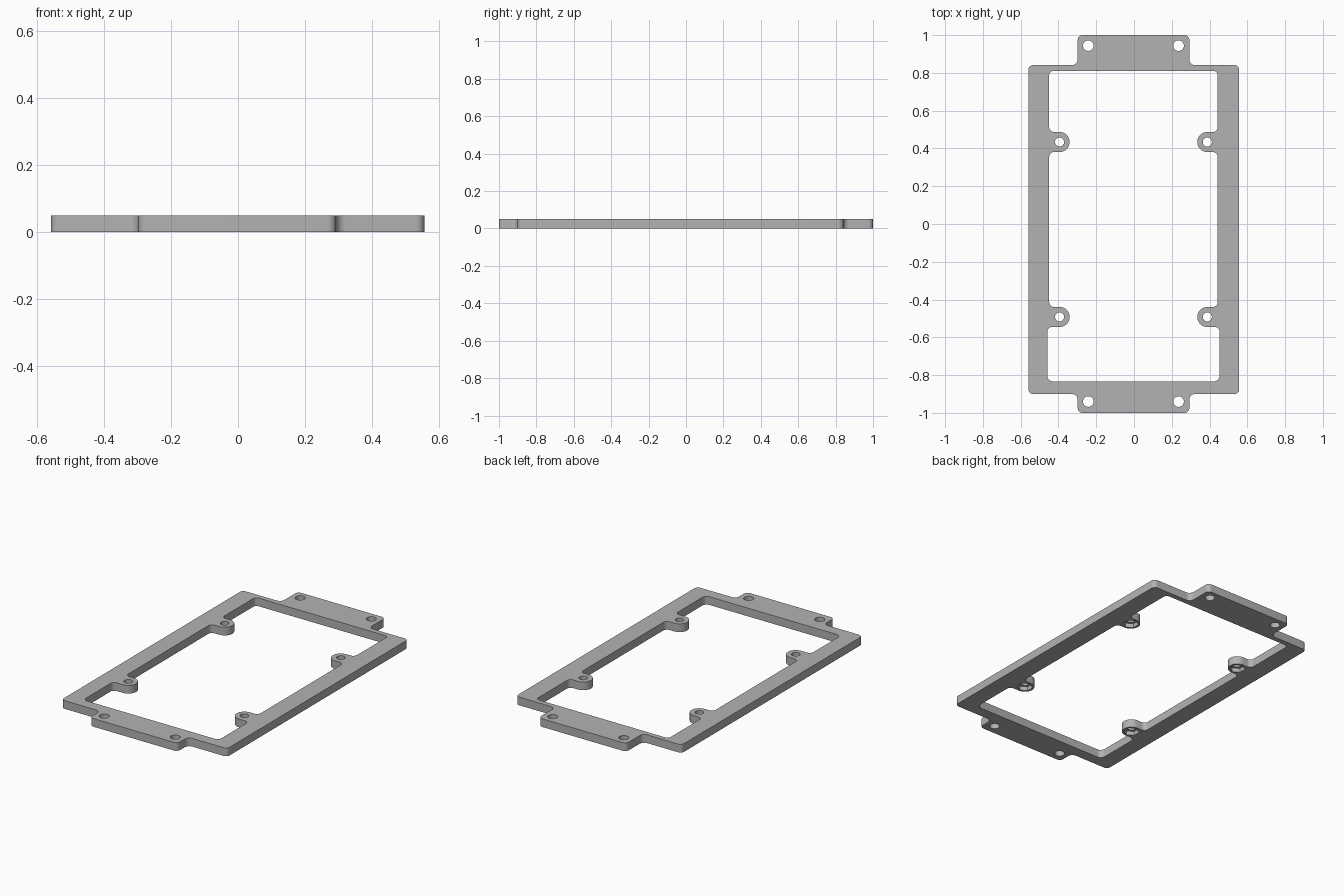
import bpy
import bmesh
from math import sin, cos, tan, pi, radians
from mathutils import Vector

cube = bpy.data.objects.get("Cube")
if cube:
    bpy.data.objects.remove(cube, do_unlink=True)

HEIGHT = 0.05
POCKET = 0.025


def rounded(corners, steps=8):
    """Closed outline with every (x, y, radius) corner filleted."""
    out = []
    for i, (x, y, r) in enumerate(corners):
        p = Vector((x, y))
        a = (Vector(corners[i - 1][:2]) - p).normalized()
        b = (Vector(corners[(i + 1) % len(corners)][:2]) - p).normalized()
        half = a.angle(b) / 2
        centre = p + (a + b).normalized() * (r / sin(half))
        u = p + a * (r / tan(half)) - centre
        v = p + b * (r / tan(half)) - centre
        sweep = u.angle(v)
        for k in range(steps + 1):
            t = k / steps
            out.append(centre + (u * sin((1 - t) * sweep) + v * sin(t * sweep)) / sin(sweep))
    return out


def circle(x, y, r, sides=32, turn=0.0):
    return [Vector((x + r * cos(2 * pi * k / sides + turn),
                    y + r * sin(2 * pi * k / sides + turn))) for k in range(sides)]


bm = bmesh.new()


def ring(points, z):
    verts = [bm.verts.new((p.x, p.y, z)) for p in points]
    edges = [bm.edges.new((verts[i - 1], verts[i])) for i in range(len(verts))]
    return verts, edges


def wall(low, high):
    a, b = low[0], high[0]
    for i in range(len(a)):
        bm.faces.new((a[i - 1], a[i], b[i], b[i - 1]))


def cap(rings, normal):
    edges = [e for r in rings for e in r[1]]
    bmesh.ops.triangle_fill(bm, edges=edges, use_beauty=True, normal=normal)


# Outer outline: rectangular frame with a mounting tab at each end
L, R = -0.559, 0.557
TL, TR = -0.298, 0.293
B, T = -0.90, 0.841
outer = rounded([
    (L, B, .025), (TL, B, .03), (TL, -1, .025), (TR, -1, .025), (TR, B, .03), (R, B, .025),
    (R, T, .025), (TR, T, .03), (TR, 1, .025), (TL, 1, .025), (TL, T, .03), (L, T, .025)])

# Inner opening: one side with two round lugs, mirrored to the other
LUG_R = 0.053
LUG_X = 0.391
TIP = LUG_X - LUG_R
LUGS_Y = (-0.492, 0.434)
CX = -0.003
side = [(0.456, -0.833, .03)]
for y, below, above in ((LUGS_Y[0], 0.456, 0.446), (LUGS_Y[1], 0.446, 0.446)):
    side += [(below, y - LUG_R, .026), (TIP, y - LUG_R, LUG_R - .0005),
             (TIP, y + LUG_R, LUG_R - .0005), (above, y + LUG_R, .026)]
side.append((0.446, 0.81, .022))
inner = rounded([(CX + x, y, r) for x, y, r in side]
                + [(CX - x, y, r) for x, y, r in reversed(side)])

bottom_rings, top_rings = [], []
tab_holes = [circle(x, y, 0.028) for x in (-0.242, 0.236) for y in (-0.94, 0.944)]
for outline in [outer, inner] + tab_holes:
    low, high = ring(outline, 0), ring(outline, HEIGHT)
    wall(low, high)
    bottom_rings.append(low)
    top_rings.append(high)

# Lug screw holes with hexagonal nut pockets underneath
for x in (CX - LUG_X, CX + LUG_X):
    for y in LUGS_Y:
        hexagon = circle(x, y, 0.044, 6, pi / 6)
        hole = circle(x, y, 0.024)
        hex_low, hex_high = ring(hexagon, 0), ring(hexagon, POCKET)
        hole_low, hole_high = ring(hole, POCKET), ring(hole, HEIGHT)
        wall(hex_low, hex_high)
        wall(hole_low, hole_high)
        cap([hex_high, hole_low], (0, 0, -1))
        bottom_rings.append(hex_low)
        top_rings.append(hole_high)

cap(bottom_rings, (0, 0, -1))
cap(top_rings, (0, 0, 1))
bmesh.ops.recalc_face_normals(bm, faces=bm.faces[:])

mesh = bpy.data.meshes.new("mounting_frame")
bm.to_mesh(mesh)
bm.free()
frame = bpy.data.objects.new("mounting_frame", mesh)
bpy.context.collection.objects.link(frame)

# Plain grey finish
grey = bpy.data.materials.new("plain_grey")
grey.use_nodes = True
colour = (0.45, 0.45, 0.45, 1)
grey.diffuse_color = colour
grey.node_tree.nodes["Principled BSDF"].inputs["Base Color"].default_value = colour
mesh.materials.append(grey)

bpy.ops.object.select_all(action='DESELECT')
frame.select_set(True)
bpy.context.view_layer.objects.active = frame
bpy.ops.object.shade_smooth_by_angle(angle=radians(30))
